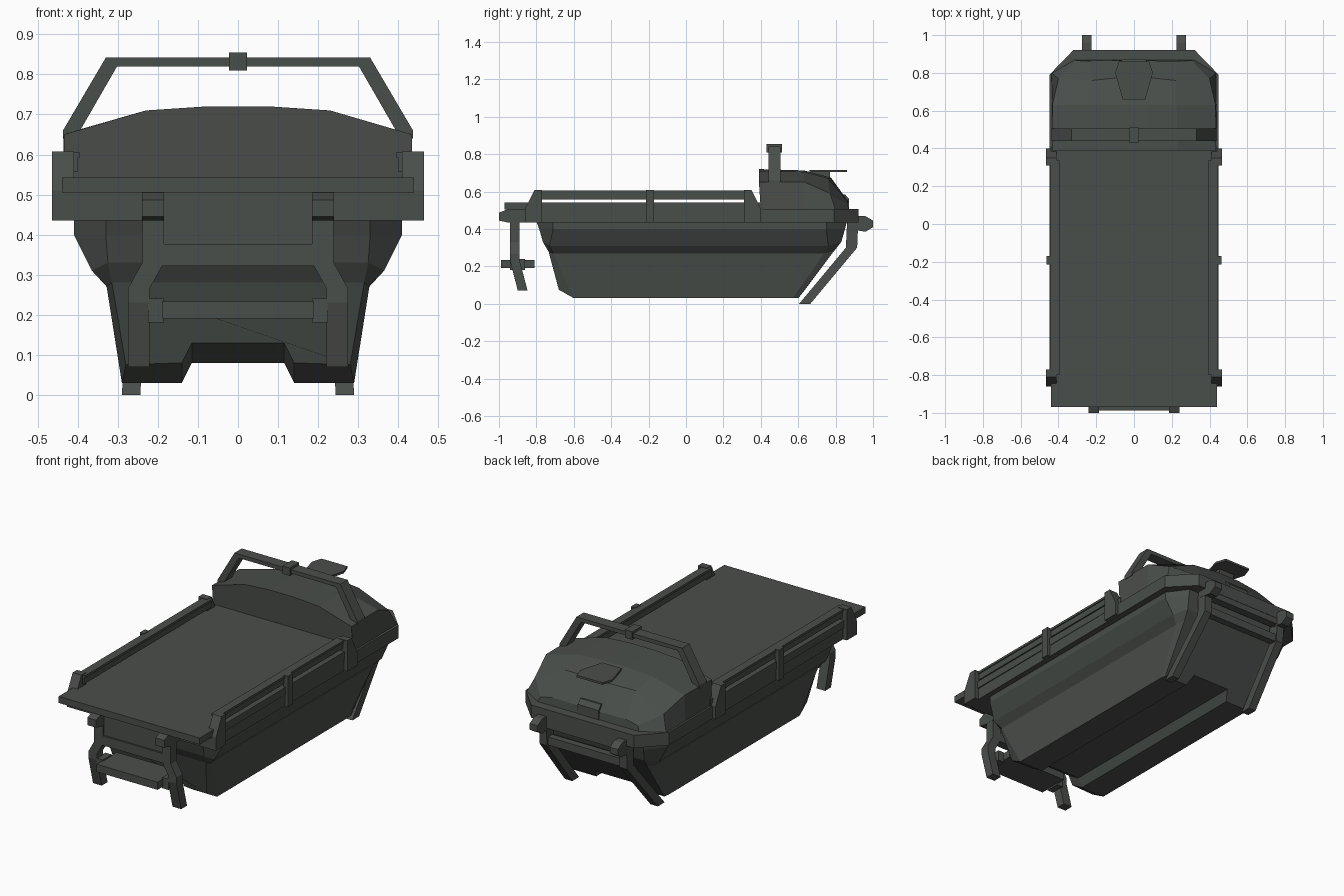
import bpy, bmesh

if "Cube" in bpy.data.objects:
    bpy.data.objects.remove(bpy.data.objects["Cube"])

paint = bpy.data.materials.new("dark_grey_green")
paint.diffuse_color = (0.068, 0.077, 0.069, 1)
paint.use_nodes = True
paint.node_tree.nodes["Principled BSDF"].inputs["Base Color"].default_value = paint.diffuse_color


def finish(name, bm):
    bmesh.ops.recalc_face_normals(bm, faces=bm.faces)
    me = bpy.data.meshes.new(name)
    bm.to_mesh(me)
    bm.free()
    me.materials.append(paint)
    ob = bpy.data.objects.new(name, me)
    bpy.context.collection.objects.link(ob)
    return ob


def prism(name, pts, axis, a, b):
    """Extrude a 2D outline along axis 0=x (y,z), 1=y (x,z), 2=z (x,y)."""
    def co(p, d):
        return [(d, p[0], p[1]), (p[0], d, p[1]), (p[0], p[1], d)][axis]
    bm = bmesh.new()
    lo = [bm.verts.new(co(p, a)) for p in pts]
    hi = [bm.verts.new(co(p, b)) for p in pts]
    n = len(pts)
    bm.faces.new(lo)
    bm.faces.new(hi[::-1])
    for i in range(n):
        bm.faces.new((lo[i], lo[(i + 1) % n], hi[(i + 1) % n], hi[i]))
    return finish(name, bm)


def box(name, x0, x1, y0, y1, z0, z1):
    return prism(name, [(x0, y0), (x1, y0), (x1, y1), (x0, y1)], 2, z0, z1)


def loft(name, halves, low):
    """Skin symmetric rings given as right halves; caps are an n-gon plus strips."""
    bm = bmesh.new()
    rings = []
    for h in halves:
        r = [bm.verts.new(p) for p in h]
        l = [bm.verts.new((-p[0], p[1], p[2])) for p in h]
        rings.append((r, l))
    full = [r + l[::-1] for r, l in rings]
    n = len(full[0])
    for a, b in zip(full, full[1:]):
        for i in range(n):
            j = (i + 1) % n
            bm.faces.new((a[i], a[j], b[j], b[i]))
    for r, l in (rings[0], rings[-1]):
        bm.faces.new(r[:low + 1] + l[:low + 1][::-1])
        for i in range(low, len(r) - 1):
            bm.faces.new((r[i], r[i + 1], l[i + 1], l[i]))
    return finish(name, bm)


def leg(name, path, hx, hy):
    """Rectangular bar following a mostly vertical path."""
    bm = bmesh.new()
    rings = [[bm.verts.new((x + u * hx, y + v * hy, z))
              for u, v in ((-1, -1), (1, -1), (1, 1), (-1, 1))] for x, y, z in path]
    for a, b in zip(rings, rings[1:]):
        for i in range(4):
            j = (i + 1) % 4
            bm.faces.new((a[i], a[j], b[j], b[i]))
    bm.faces.new(rings[0])
    bm.faces.new(rings[-1][::-1])
    return finish(name, bm)


# lower hull with a channel along its underside
loft("hull", [
    [(.115, -.68, .13), (.14, -.68, .08), (.28, -.68, .075), (.315, -.735, .28),
     (.325, -.765, .33), (.33, -.785, .40), (.33, -.80, .44)],
    [(.115, -.6, .08), (.14, -.6, .03), (.29, -.6, .03), (.328, -.71, .27),
     (.365, -.73, .31), (.41, -.71, .40), (.41, -.71, .44)],
    [(.115, .57, .08), (.14, .57, .03), (.29, .57, .03), (.328, .74, .27),
     (.365, .76, .31), (.41, .75, .40), (.41, .75, .44)],
    [(.115, .64, .08), (.14, .60, .03), (.285, .60, .03), (.31, .79, .28),
     (.32, .83, .33), (.33, .85, .40), (.33, .86, .44)],
], 3)

# belt around the body, with chamfered nose, and load deck
prism("body_belt", [(-.44, -.86), (.44, -.86), (.448, .79), (.32, .922),
                    (-.32, .922), (-.448, .79)], 2, .435, .507)
box("load_deck", -.44, .44, -.97, .41, .505, .542)

# faceted cabin
loft("cabin", [
    [(.435, .40, .50), (.435, .39, .65), (.23, .39, .71), (.08, .39, .72)],
    [(.437, .63, .50), (.432, .63, .652), (.226, .63, .705), (.08, .63, .713)],
    [(.437, .80, .50), (.40, .77, .59), (.222, .76, .67), (.08, .775, .675)],
    [(.32, .87, .50), (.305, .865, .535), (.23, .862, .55), (.08, .865, .55)],
], 3)

# roof visor and nose vent
prism("roof_visor", [(-.06, .66), (.06, .66), (.10, .80), (.08, .86),
                     (-.08, .86), (-.10, .80)], 2, .704, .716)
box("visor_mount", -.05, .05, .66, .77, .66, .706)
prism("nose_vent", [(.80, .50), (.872, .50), (.872, .56), (.85, .585), (.80, .585)],
      0, -.065, .065)

# roll bar over the cabin with a lamp box
prism("roll_bar", [(.437, .64), (.437, .66), (.33, .842), (-.33, .842), (-.437, .66),
                   (-.437, .64), (-.40, .65), (-.302, .82), (.302, .82), (.40, .65)],
      1, .44, .505)
box("roll_bar_box", -.023, .023, .43, .512, .81, .855)

for s, side in ((1, "right"), (-1, "left")):
    def sbox(name, x0, x1, *r):
        box(side + "_" + name, min(s * x0, s * x1), max(s * x0, s * x1), *r)

    # side rails and posts
    sbox("lower_rail", .425, .447, -.80, .36, .50, .542)
    sbox("upper_rail", .40, .437, -.80, .34, .557, .592)
    sbox("rail_cap", .395, .443, -.80, .34, .592, .605)
    sbox("middle_post", .435, .462, -.215, -.17, .435, .608)
    for c, d, end in ((-.86, 1, "rear"), (.40, -1, "cab")):
        prism(side + "_" + end + "_post",
              [(c, .435), (c, .51), (c + d * .05, .608), (c + d * .09, .608),
               (c + d * .09, .435)], 0, s * .41, s * .465)

    # rear ladder frame
    prism(side + "_rear_bumper_block",
          [(-.86, .435), (-.955, .435), (-1, .445), (-1, .487), (-.955, .505), (-.86, .505)],
          0, s * .185, s * .24)
    leg(side + "_step_leg", [(s * .212, -.915, .45), (s * .212, -.915, .33),
                             (s * .248, -.915, .265), (s * .248, -.915, .23),
                             (s * .248, -.873, .07)], .027, .026)
    sbox("step_bracket", .185, .225, -.94, -.86, .18, .24)

    # nose guard
    prism(side + "_nose_bumper_block",
          [(.87, .40), (.96, .385), (1, .41), (1, .445), (.96, .468), (.87, .468)],
          0, s * .225, s * .275)
    leg(side + "_nose_leg", [(s * .25, .892, .46), (s * .25, .885, .30),
                             (s * .267, .635, 0)], .023, .03)

# cross members and step
box("rear_cross_panel", -.19, .19, -.93, -.90, .375, .505)
box("rear_cross_bar", -.20, .20, -.94, -.89, .322, .376)
box("rear_step", -.19, .19, -.988, -.81, .19, .233)
box("nose_top_bar", -.23, .23, .875, .92, .40, .445)
box("nose_lower_bar", -.235, .235, .865, .905, .30, .345)
